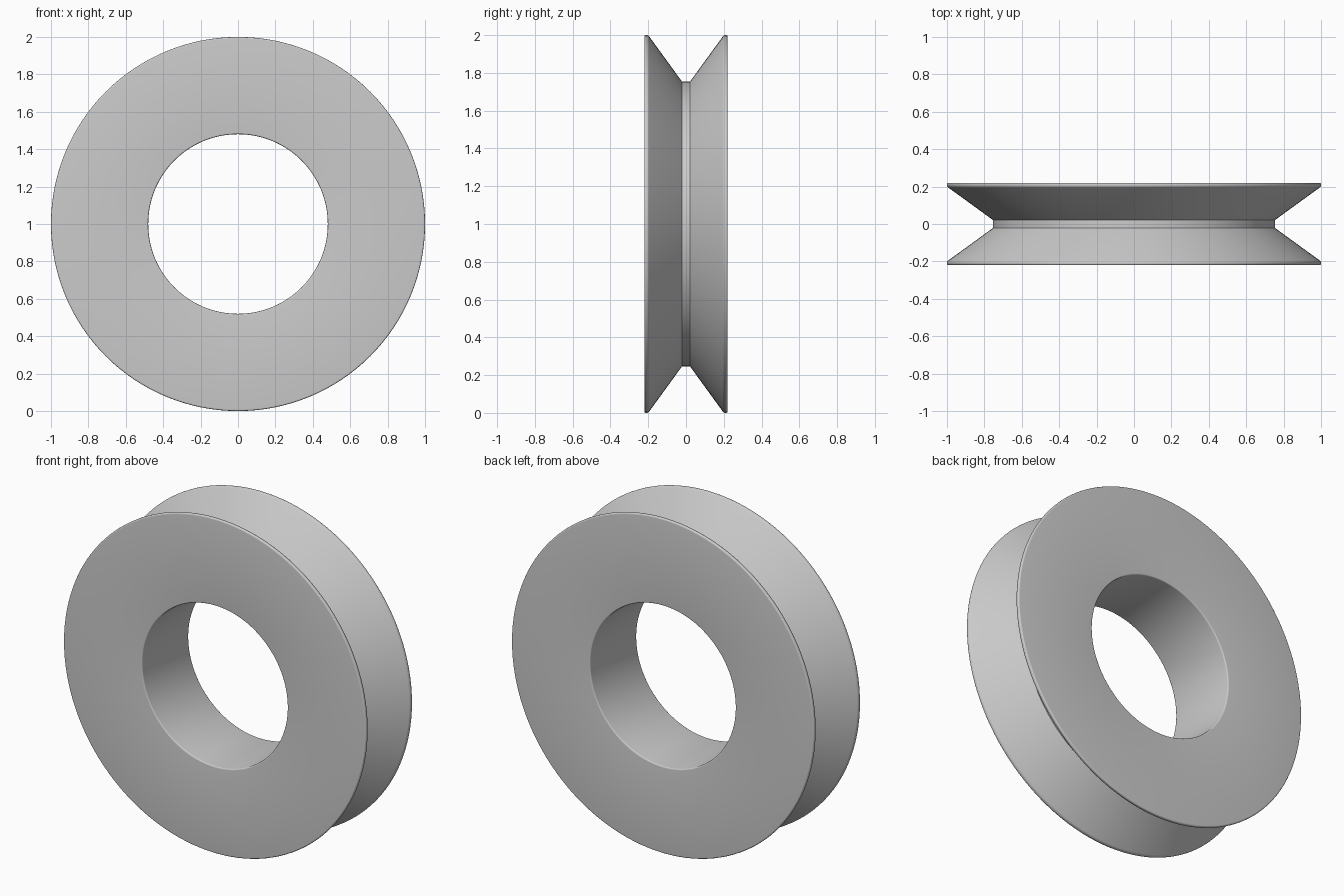
import bpy, bmesh, math
from mathutils import Vector, Matrix

cube = bpy.data.objects.get("Cube")
if cube:
    bpy.data.objects.remove(cube, do_unlink=True)

SEGMENTS = 128
BORE, GROOVE, RIM = 0.48, 0.755, 1.0      # radii
HALF, LIP, FLAT = 0.22, 0.2, 0.022        # half widths
CENTRE = Vector((0, 0, 1))

# Satin grey metal
grey = bpy.data.materials.new("light grey")
grey.use_nodes = True
colour = (0.6, 0.6, 0.6, 1)
grey.diffuse_color = colour
grey.node_tree.nodes["Principled BSDF"].inputs["Base Color"].default_value = colour


def fillet(corner, before, after, size, steps=4):
    """Round a profile corner with a short quadratic arc."""
    c = Vector(corner)
    a = c + (Vector(before) - c).normalized() * size
    b = c + (Vector(after) - c).normalized() * size
    return [a.lerp(c, t).lerp(c.lerp(b, t), t)
            for t in (i / steps for i in range(steps + 1))]


# Half of the cross-section, as (radius, y): bore edge, rim edge, lip, groove floor
bore, face = (BORE, HALF), (RIM, HALF)
lip, floor = (RIM, LIP), (GROOVE, FLAT)
half = fillet(bore, (BORE, 0), face, 0.008)
half += fillet(face, bore, lip, 0.009)
half += fillet(lip, face, floor, 0.009)
half.append(Vector(floor))
profile = half + [Vector((r, -y)) for r, y in reversed(half)]

# Revolve the closed section around the y axis
bm = bmesh.new()
rings = []
for i in range(SEGMENTS):
    turn = Matrix.Rotation(2 * math.pi * i / SEGMENTS, 4, 'Y')
    rings.append([bm.verts.new(turn @ Vector((r, y, 0)) + CENTRE) for r, y in profile])
n = len(profile)
for i, ring in enumerate(rings):
    following = rings[(i + 1) % SEGMENTS]
    for j in range(n):
        k = (j + 1) % n
        bm.faces.new((ring[j], ring[k], following[k], following[j]))
bmesh.ops.recalc_face_normals(bm, faces=bm.faces)

mesh = bpy.data.meshes.new("grooved_wheel")
bm.to_mesh(mesh)
bm.free()
mesh.materials.append(grey)
wheel = bpy.data.objects.new("grooved_wheel", mesh)
bpy.context.collection.objects.link(wheel)

# Smooth shading with crisp groove edges
bpy.ops.object.select_all(action='DESELECT')
wheel.select_set(True)
bpy.context.view_layer.objects.active = wheel
bpy.ops.object.shade_smooth_by_angle(angle=math.radians(30))
